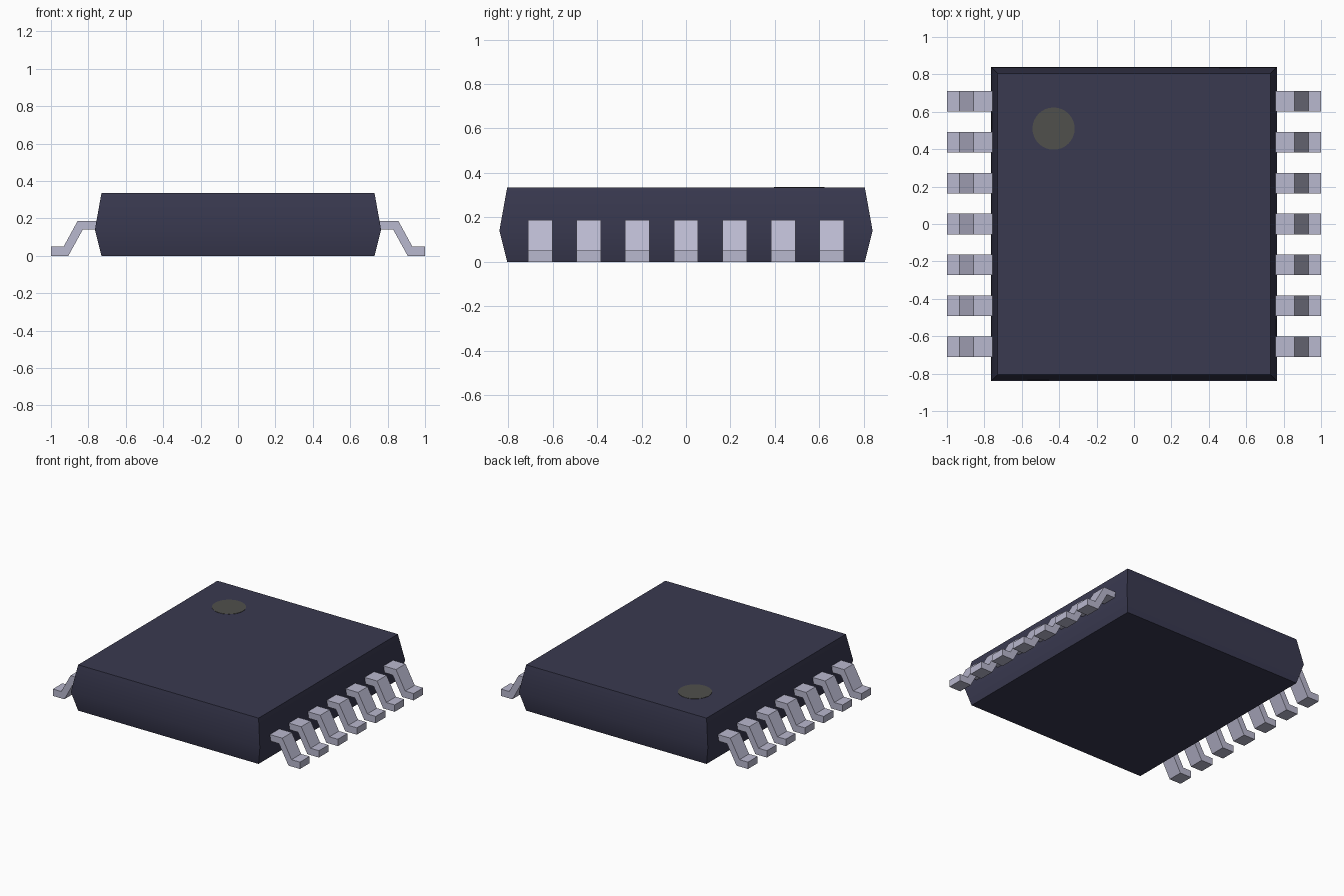
import bpy, bmesh, math

if "Cube" in bpy.data.objects:
    bpy.data.objects.remove(bpy.data.objects["Cube"], do_unlink=True)


def material(name, rgb):
    m = bpy.data.materials.new(name)
    m.use_nodes = True
    m.diffuse_color = (*rgb, 1)
    m.node_tree.nodes["Principled BSDF"].inputs["Base Color"].default_value = (*rgb, 1)
    return m


def finish(bm, name, mat):
    bmesh.ops.recalc_face_normals(bm, faces=bm.faces)
    mesh = bpy.data.meshes.new(name)
    bm.to_mesh(mesh)
    bm.free()
    mesh.materials.append(mat)
    obj = bpy.data.objects.new(name, mesh)
    bpy.context.collection.objects.link(obj)
    return obj


dark = material("dark plastic", (0.041, 0.041, 0.08))
metal = material("pin metal", (0.485, 0.48, 0.62))
grey = material("marker grey", (0.08, 0.08, 0.072))

HEIGHT = 0.335

# Moulded body: three stacked rectangles, widest at the parting line
bm = bmesh.new()
rings = []
for hx, hy, z in [(0.73, 0.805, 0), (0.765, 0.84, 0.14), (0.73, 0.805, HEIGHT)]:
    rings.append([bm.verts.new((sx * hx, sy * hy, z))
                  for sx, sy in [(-1, -1), (1, -1), (1, 1), (-1, 1)]])
for low, high in zip(rings, rings[1:]):
    for i in range(4):
        j = (i + 1) % 4
        bm.faces.new((low[i], low[j], high[j], high[i]))
bm.faces.new(rings[0])
bm.faces.new(rings[-1])
body = finish(bm, "body", dark)
bpy.ops.object.select_all(action="DESELECT")
body.select_set(True)
bpy.context.view_layer.objects.active = body
bpy.ops.object.shade_smooth_by_angle(angle=math.radians(30))

# Bent pins: one side profile extruded along y, seven per side
profile = [(0.74, 0.14), (0.83, 0.14), (0.907, 0), (1, 0),
           (1, 0.05), (0.932, 0.05), (0.857, 0.187), (0.74, 0.187)]
for side, sign in (("left", 1), ("right", -1)):
    for n in range(7):
        bm = bmesh.new()
        y = (n - 3) * 0.219 - 0.055
        face = bm.faces.new([bm.verts.new((sign * x, y, z)) for x, z in profile])
        ext = bmesh.ops.extrude_face_region(bm, geom=[face])
        bmesh.ops.translate(bm, vec=(0, 0.11, 0),
                            verts=[v for v in ext["geom"] if isinstance(v, bmesh.types.BMVert)])
        finish(bm, f"{side}_pin_{n + 1}", metal)

# Round orientation marker on the top face
bm = bmesh.new()
bmesh.ops.create_cone(bm, cap_ends=True, segments=32, radius1=0.113, radius2=0.113, depth=0.004)
bmesh.ops.translate(bm, vec=(-0.43, 0.51, HEIGHT), verts=bm.verts)
finish(bm, "orientation_marker", grey)
